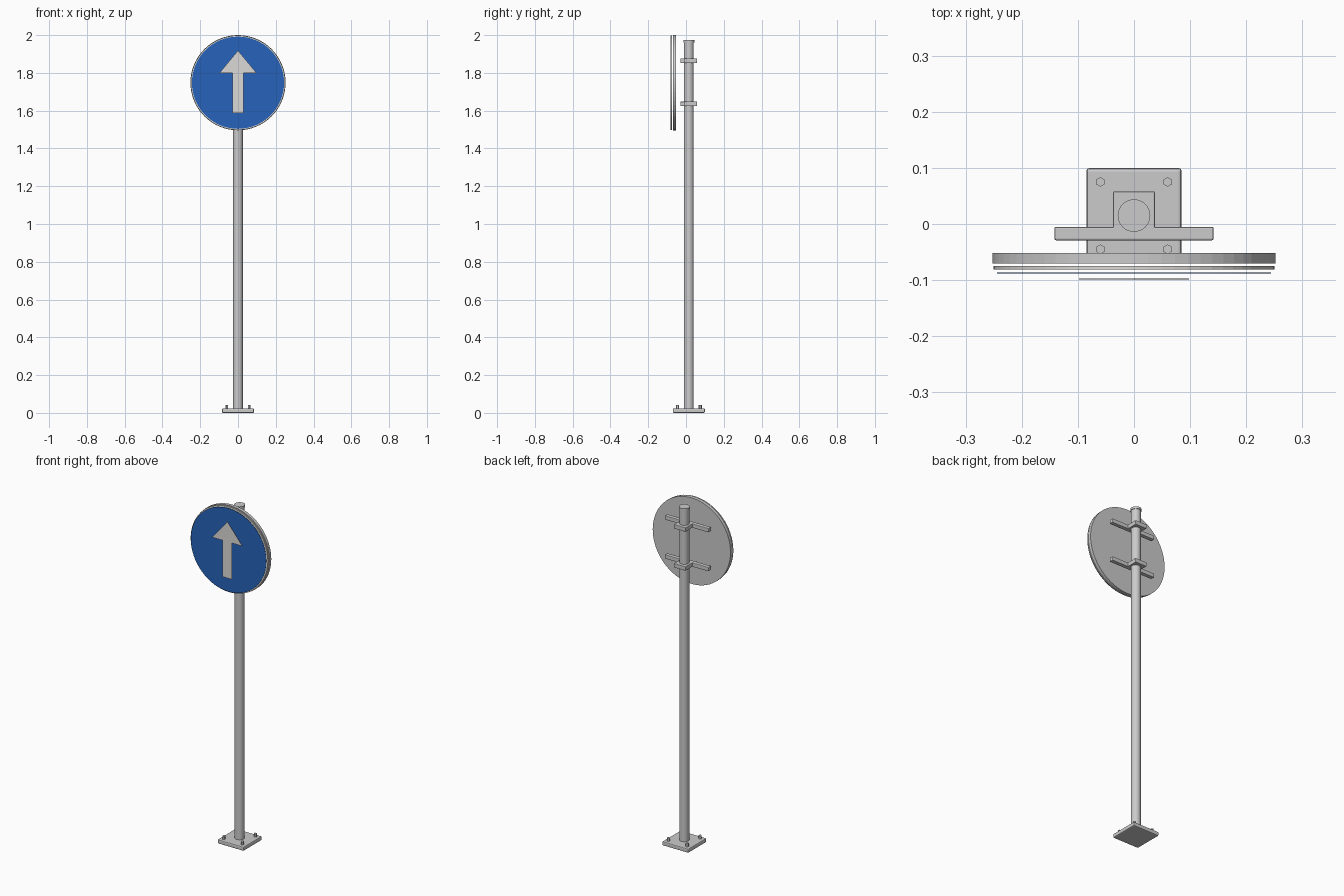
import bpy, bmesh, math
from mathutils import Matrix

if "Cube" in bpy.data.objects:
    bpy.data.objects.remove(bpy.data.objects["Cube"])

POLE_Y = 0.015
SIGN_Z = 1.748


def material(name, color):
    m = bpy.data.materials.new(name)
    m.diffuse_color = color
    m.use_nodes = True
    m.node_tree.nodes["Principled BSDF"].inputs["Base Color"].default_value = m.diffuse_color
    return m


def finish(name, bm, mat=None, bevel=0.0, smooth=False):
    me = bpy.data.meshes.new(name)
    bm.to_mesh(me)
    bm.free()
    ob = bpy.data.objects.new(name, me)
    bpy.context.collection.objects.link(ob)
    if mat:
        me.materials.append(mat)
    if bevel:
        mod = ob.modifiers.new("bevel", 'BEVEL')
        mod.width, mod.segments = bevel, 2
    if smooth:
        bpy.ops.object.select_all(action='DESELECT')
        ob.select_set(True)
        bpy.context.view_layer.objects.active = ob
        bpy.ops.object.shade_smooth_by_angle(angle=math.radians(35))
    return ob


def box(name, lo, hi, bevel=0.0):
    bm = bmesh.new()
    size = [b - a for a, b in zip(lo, hi)]
    mid = [(a + b) / 2 for a, b in zip(lo, hi)]
    bmesh.ops.create_cube(bm, size=1, matrix=Matrix.Translation(mid) @ Matrix.Diagonal((*size, 1)))
    return finish(name, bm, bevel=bevel)


def rod(name, x, y, z0, z1, r, n, smooth=True):
    bm = bmesh.new()
    bmesh.ops.create_cone(bm, cap_ends=True, segments=n, radius1=r, radius2=r, depth=z1 - z0,
                          matrix=Matrix.Translation((x, y, (z0 + z1) / 2)))
    return finish(name, bm, smooth=smooth)


def disc(name, y0, y1, r, mat=None):
    # Round plate facing the front
    bm = bmesh.new()
    bmesh.ops.create_cone(bm, cap_ends=True, segments=64, radius1=r, radius2=r, depth=y1 - y0,
                          matrix=Matrix.Translation((0, (y0 + y1) / 2, SIGN_Z)) @ Matrix.Rotation(math.pi / 2, 4, 'X'))
    return finish(name, bm, mat)


blue = material("sign_blue", (0.02, 0.125, 0.5, 1))
white = material("sign_white", (0.72, 0.70, 0.68, 1))

# Base plate and hexagonal bolts
box("base_plate", (-0.085, POLE_Y - 0.085, 0), (0.085, POLE_Y + 0.085, 0.024), 0.006)
for i, sx in enumerate((-1, 1)):
    for j, sy in enumerate((-1, 1)):
        rod(f"base_bolt_{2 * i + j + 1}", sx * 0.06, POLE_Y + sy * 0.06, 0.02, 0.043, 0.0085, 6, False)

# Pole with a slightly wider cap
rod("pole", 0, POLE_Y, 0.02, 1.965, 0.026, 32)
rod("pole_cap", 0, POLE_Y, 1.962, 1.975, 0.029, 32)

# Two clamps, each with a cross bar
for tag, z in (("upper", 1.864), ("lower", 1.636)):
    box(f"{tag}_clamp", (-0.037, -0.02, z - 0.012), (0.037, 0.058, z + 0.012), 0.002)
    box(f"{tag}_cross_bar", (-0.142, -0.029, z - 0.012), (0.142, -0.005, z + 0.012), 0.003)

# Layered sign plates
disc("sign_back_plate", -0.07, -0.052, 0.252)
disc("sign_white_border", -0.081, -0.075, 0.25, white)
disc("sign_blue_face", -0.088, -0.0865, 0.244, blue)

# Arrow on the face
bm = bmesh.new()
half = [(0.03, 1.587), (0.03, 1.80), (0.098, 1.80)]
outline = half + [(0, 1.918)] + [(-x, z) for x, z in reversed(half)]
face = bm.faces.new([bm.verts.new((x, -0.0985, z)) for x, z in outline])
ext = bmesh.ops.extrude_face_region(bm, geom=[face])
bmesh.ops.translate(bm, vec=(0, 0.001, 0), verts=[v for v in ext["geom"] if isinstance(v, bmesh.types.BMVert)])
bmesh.ops.recalc_face_normals(bm, faces=bm.faces)
finish("arrow", bm, white)
